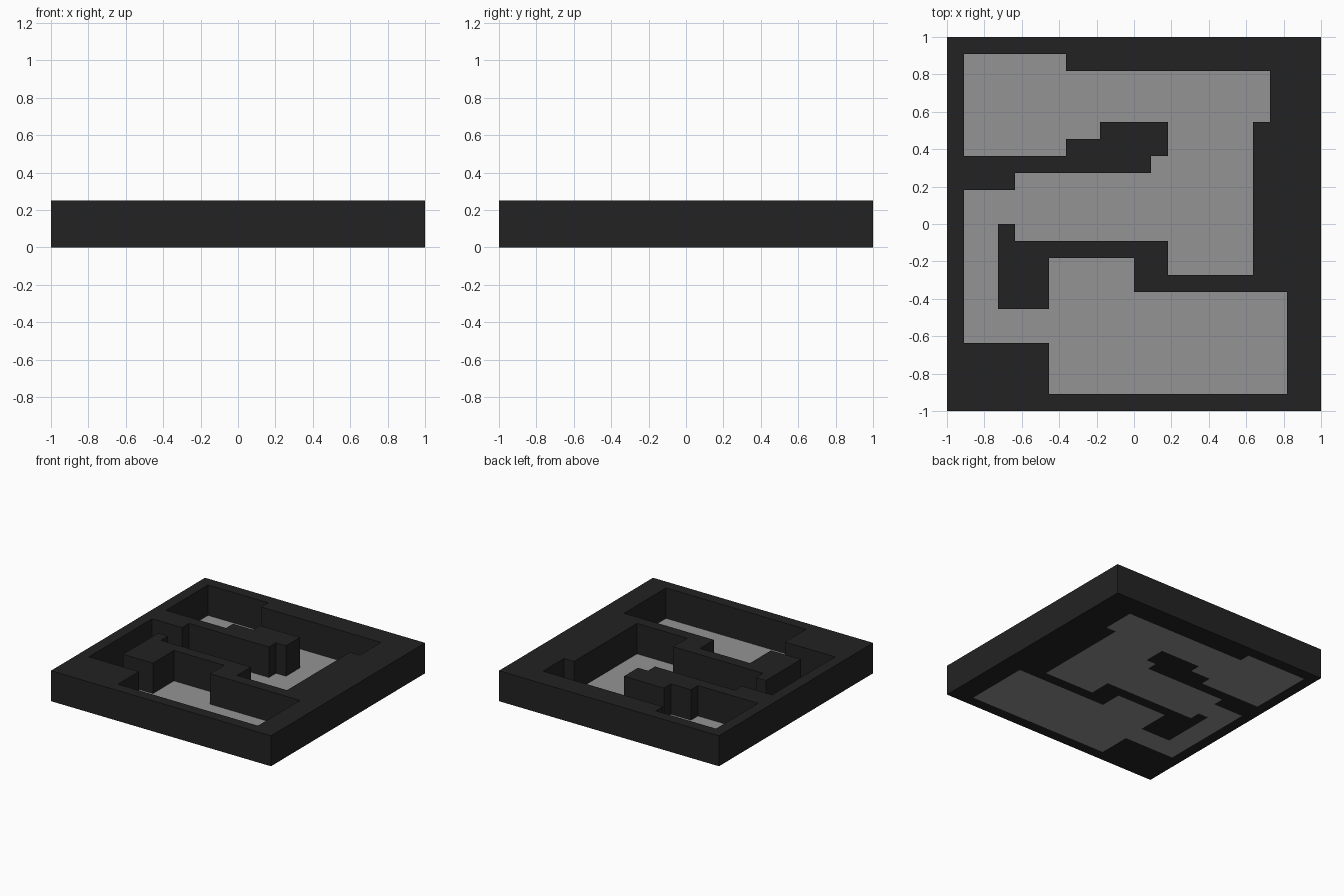
import bpy, bmesh

if "Cube" in bpy.data.objects:
    bpy.data.objects.remove(bpy.data.objects["Cube"])

CELL = 1 / 11      # the plan sits on a 22 x 22 tile grid
HEIGHT = 0.25


def material(name, rgb):
    m = bpy.data.materials.new(name)
    m.diffuse_color = (*rgb, 1)
    m.use_nodes = True
    m.node_tree.nodes["Principled BSDF"].inputs["Base Color"].default_value = m.diffuse_color
    return m


def add_loop(bm, pts):
    verts = [bm.verts.new((x * CELL, y * CELL, 0)) for x, y in pts]
    return [bm.edges.new((v, verts[(i + 1) % len(verts)])) for i, v in enumerate(verts)]


def flat_plan(name, loops, mat, height=0):
    """Fill the loops as a flat plan (inner loops are holes), then raise it."""
    bm = bmesh.new()
    edges = [e for pts in loops for e in add_loop(bm, pts)]
    bmesh.ops.triangle_fill(bm, edges=edges, use_beauty=True, normal=(0, 0, 1))
    if height:
        ext = bmesh.ops.extrude_face_region(bm, geom=bm.faces[:], use_keep_orig=True)
        top = [g for g in ext["geom"] if isinstance(g, bmesh.types.BMVert)]
        bmesh.ops.translate(bm, verts=top, vec=(0, 0, height))
        bmesh.ops.recalc_face_normals(bm, faces=bm.faces[:])
    bmesh.ops.dissolve_limit(bm, angle_limit=0.01, verts=bm.verts[:], edges=bm.edges[:])
    me = bpy.data.meshes.new(name)
    bm.to_mesh(me)
    bm.free()
    me.materials.append(mat)
    ob = bpy.data.objects.new(name, me)
    bpy.context.collection.objects.link(ob)
    return ob


# outer border and the winding outline of the linked rooms, in tiles
border = [(-11, -11), (11, -11), (11, 11), (-11, 11)]
rooms = [(-10, 10), (-4, 10), (-4, 9), (8, 9), (8, 6), (7, 6), (7, -3), (2, -3),
         (2, -1), (-7, -1), (-7, 0), (-8, 0), (-8, -5), (-5, -5), (-5, -2), (0, -2),
         (0, -4), (9, -4), (9, -10), (-5, -10), (-5, -7), (-10, -7), (-10, 2), (-7, 2),
         (-7, 3), (1, 3), (1, 4), (2, 4), (2, 6), (-2, 6), (-2, 5), (-4, 5),
         (-4, 4), (-10, 4)]

# dark raised walls
flat_plan("walls", [border, rooms], material("dark charcoal", (0.0165, 0.0165, 0.0165)), HEIGHT)
# grey floor at ground level
flat_plan("floor", [rooms], material("mid grey", (0.295, 0.295, 0.295)))
